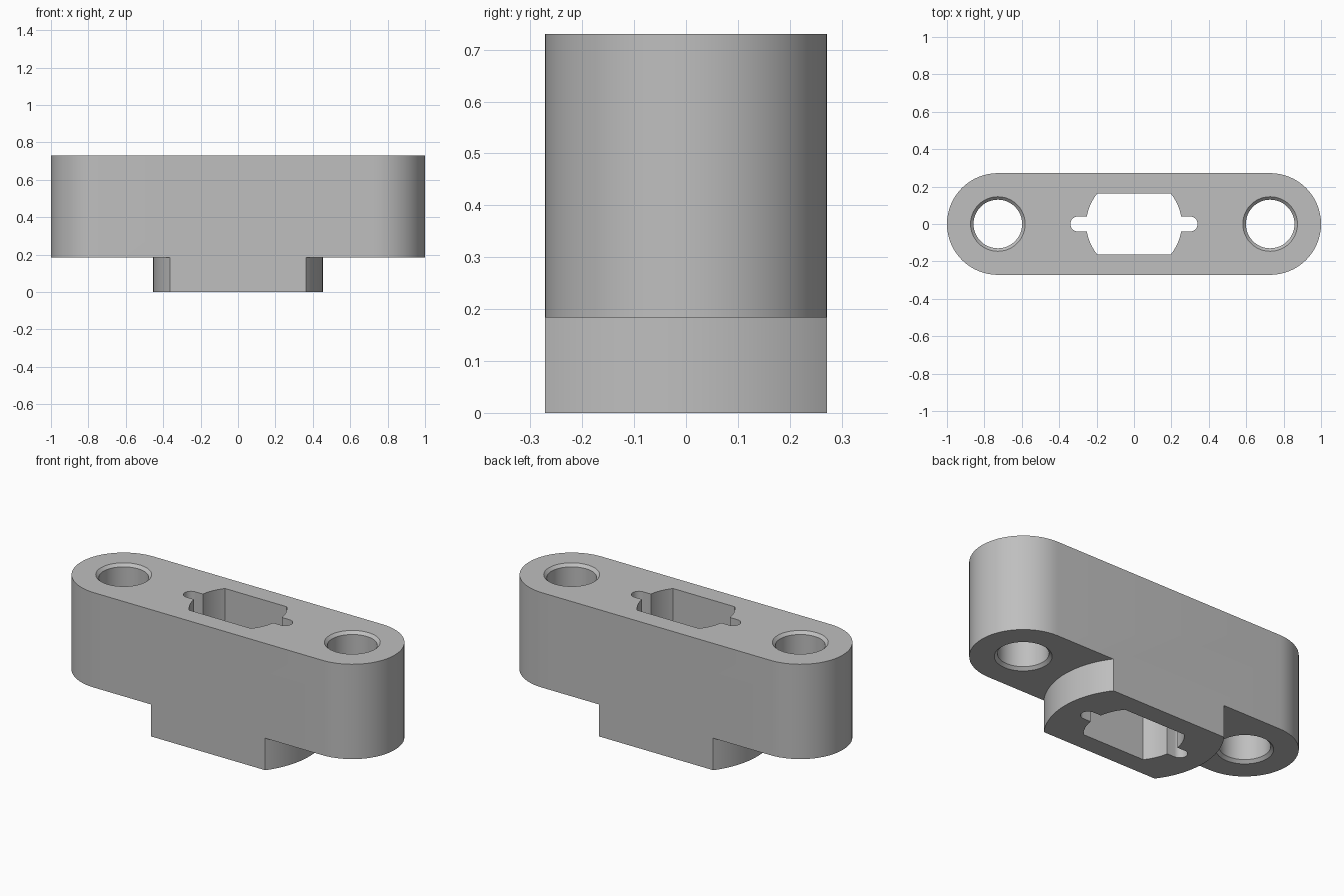
import bpy, bmesh
from math import sin, cos, asin, pi, radians

cube = bpy.data.objects.get("Cube")
if cube:
    bpy.data.objects.remove(cube, do_unlink=True)

TOP, STEP = 0.73, 0.184      # overall height, underside of the end lobes
HALF_W = 0.272               # half depth, also the end radius
HOLE_X = 1 - HALF_W          # end centres


def arc(cx, r, a0, a1, n):
    """Points along an arc centred on (cx, 0)."""
    return [(cx + r * cos(a0 + (a1 - a0) * i / n),
             r * sin(a0 + (a1 - a0) * i / n)) for i in range(n + 1)]


def turned(points):
    """The same points rotated half a turn."""
    return [(-x, -y) for x, y in points]


def loft(name, sections):
    """Closed solid through (z, outline) sections."""
    bm = bmesh.new()
    rings = [[bm.verts.new((x, y, z)) for x, y in pts] for z, pts in sections]
    n = len(rings[0])
    for low, high in zip(rings, rings[1:]):
        for i in range(n):
            j = (i + 1) % n
            bm.faces.new((low[i], low[j], high[j], high[i]))
    bm.faces.new(rings[0][::-1])
    bm.faces.new(rings[-1])
    bmesh.ops.recalc_face_normals(bm, faces=bm.faces)
    mesh = bpy.data.meshes.new(name)
    bm.to_mesh(mesh)
    bm.free()
    obj = bpy.data.objects.new(name, mesh)
    bpy.context.collection.objects.link(obj)
    return obj


# Body: round-ended block
end = arc(HOLE_X, HALF_W, -pi / 2, pi / 2, 32)
outline = end + turned(end)
body = loft("mounting_block", [(0, outline), (TOP, outline)])

# Undercuts below each end, leaving the curved central boss
a = asin(0.35 / 0.4545)
under = arc(0, 0.4545, -a, a, 40) + [(1.2, 0.35), (1.2, -0.35)]
cutters = [loft("undercut", [(-0.1, pts), (STEP, pts)])
           for pts in (under, turned(under))]

# Central opening: flat-sided circle with a rounded slot on each side
R, FLAT, SLOT = 0.255, 0.163, 0.04
a_flat, a_slot = asin(FLAT / R), asin(SLOT / R)
side = (arc(0, R, -a_flat, -a_slot, 8)
        + arc(0.30, SLOT, -pi / 2, pi / 2, 16)
        + arc(0, R, a_slot, a_flat, 8))
opening = side + turned(side)
cutters.append(loft("opening_cutter", [(-0.1, opening), (TOP + 0.1, opening)]))

# End holes with a chamfer at both rims
RIM, BORE, EXTRA = 0.146, 0.13, 0.02
CH = RIM - BORE
for cx in (-HOLE_X, HOLE_X):
    wide, bore = (arc(cx, r, 0, 2 * pi, 48)[:-1] for r in (RIM + EXTRA, BORE))
    cutters.append(loft("hole_cutter", [
        (STEP - EXTRA, wide), (STEP + CH, bore),
        (TOP - CH, bore), (TOP + EXTRA, wide)]))

# Cut the block, then discard the cutters
bpy.ops.object.select_all(action='DESELECT')
bpy.context.view_layer.objects.active = body
body.select_set(True)
for cutter in cutters:
    cutter.hide_render = True
    mod = body.modifiers.new("cut", 'BOOLEAN')
    mod.operation = 'DIFFERENCE'
    mod.solver = 'EXACT'
    mod.object = cutter
    bpy.ops.object.modifier_apply(modifier=mod.name)
    bpy.data.objects.remove(cutter, do_unlink=True)
bpy.ops.object.shade_smooth_by_angle(angle=radians(25))

# Single grey finish
grey = bpy.data.materials.new("plain_grey")
grey.use_nodes = True
colour = (0.52, 0.52, 0.52, 1)
grey.diffuse_color = colour
grey.node_tree.nodes["Principled BSDF"].inputs["Base Color"].default_value = colour
body.data.materials.clear()
body.data.materials.append(grey)
